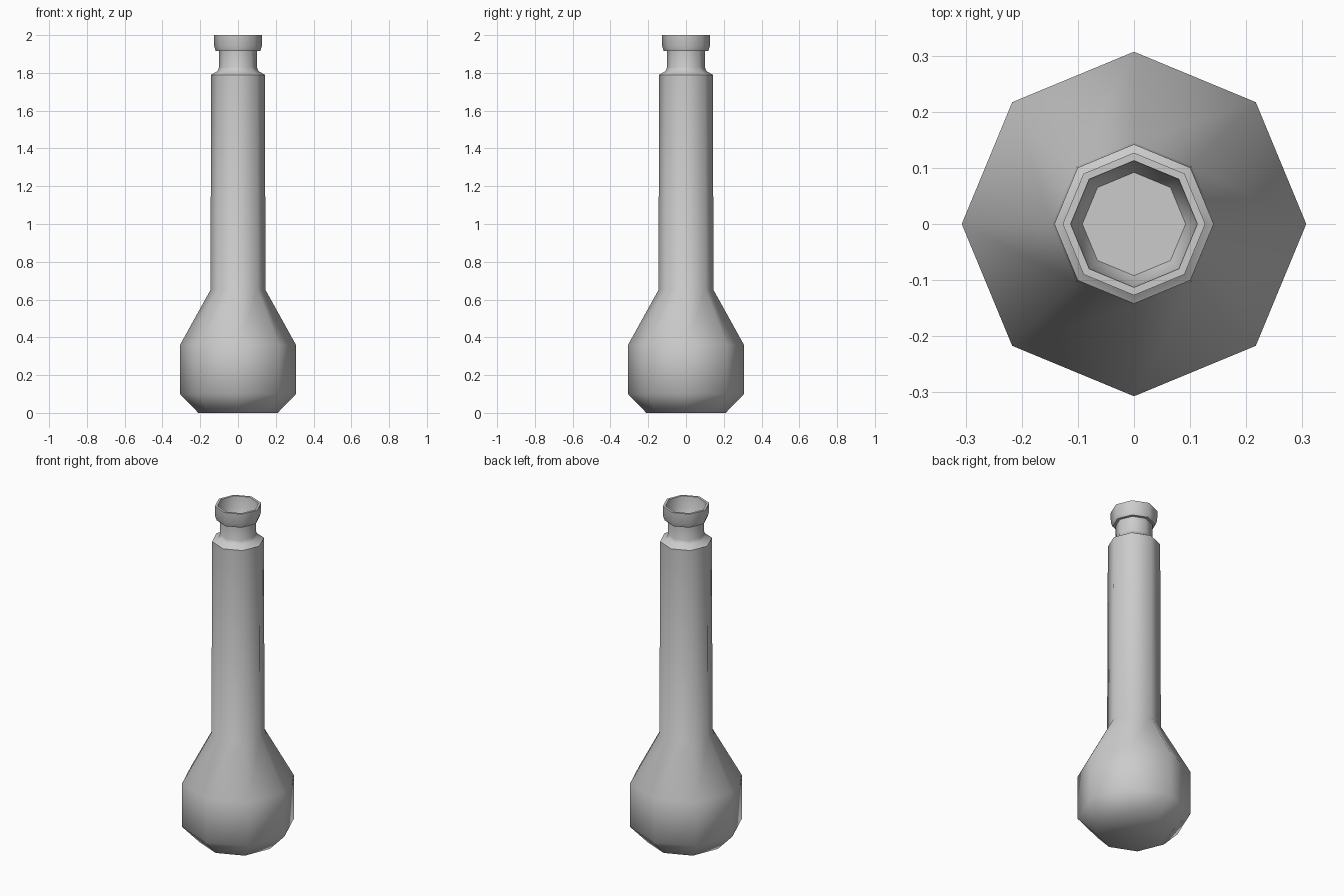
import bpy
import bmesh
from math import cos, sin, tau, radians

SIDES = 8

cube = bpy.data.objects.get("Cube")
if cube:
    bpy.data.objects.remove(cube, do_unlink=True)

grey = bpy.data.materials.new("light_grey")
grey.use_nodes = True
grey.diffuse_color = (0.6, 0.6, 0.6, 1)
grey.node_tree.nodes["Principled BSDF"].inputs["Base Color"].default_value = grey.diffuse_color


def lathe(name, profile):
    """Turn a (radius, height) profile around z, capping both ends."""
    bm = bmesh.new()
    rings = [[bm.verts.new((r * cos(tau * i / SIDES), r * sin(tau * i / SIDES), z))
              for i in range(SIDES)] for r, z in profile]
    for low, high in zip(rings, rings[1:]):
        for i in range(SIDES):
            j = (i + 1) % SIDES
            bm.faces.new((low[i], low[j], high[j], high[i]))
    bm.faces.new(rings[0][::-1])
    bm.faces.new(rings[-1])
    bmesh.ops.recalc_face_normals(bm, faces=bm.faces)
    mesh = bpy.data.meshes.new(name)
    bm.to_mesh(mesh)
    bm.free()
    mesh.materials.append(grey)
    obj = bpy.data.objects.new(name, mesh)
    bpy.context.collection.objects.link(obj)
    bpy.ops.object.select_all(action="DESELECT")
    obj.select_set(True)
    bpy.context.view_layer.objects.active = obj
    bpy.ops.object.shade_smooth_by_angle(angle=radians(50))
    return obj


bottle = [
    (0.21, 0), (0.307, 0.10), (0.307, 0.36),       # bulb
    (0.146, 0.65), (0.142, 1.79),                  # long neck
    (0.108, 1.81), (0.10, 1.83), (0.10, 1.915),    # throat
    (0.117, 1.915), (0.126, 1.94), (0.127, 2.0),   # collar
    (0.113, 2.0), (0.105, 1.93), (0.092, 1.90),    # hollow mouth
]
lathe("bottle", bottle)
